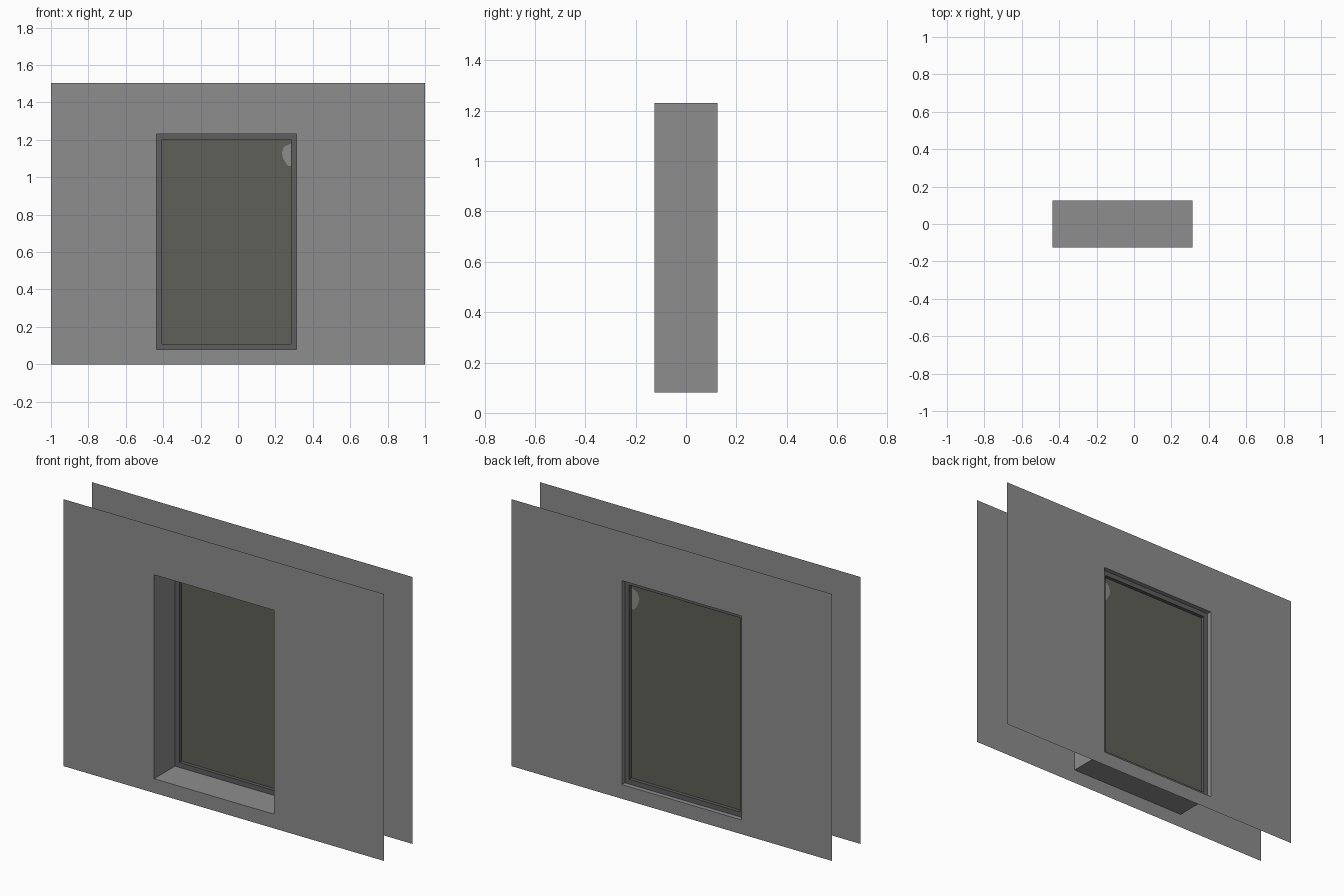
import bpy, bmesh

if "Cube" in bpy.data.objects:
    bpy.data.objects.remove(bpy.data.objects["Cube"])

def material(name, rgb):
    m = bpy.data.materials.new(name)
    m.diffuse_color = (*rgb, 1)
    m.use_nodes = True
    m.node_tree.nodes["Principled BSDF"].inputs["Base Color"].default_value = m.diffuse_color
    return m

WALL = material("wall_grey", (0.27, 0.27, 0.27))
FRAME = material("frame_dark_grey", (0.112, 0.112, 0.112))
GLASS = material("glass_olive_grey", (0.116, 0.116, 0.098))

# Opening limits and wall half depth
X0, X1, Z0, Z1 = -0.435, 0.312, 0.08, 1.23
D = 0.126
W = 0.028  # frame width

def make(name, mats, build):
    bm = bmesh.new()
    build(bm)
    me = bpy.data.meshes.new(name)
    bm.to_mesh(me)
    bm.free()
    for m in mats:
        me.materials.append(m)
    ob = bpy.data.objects.new(name, me)
    bpy.context.collection.objects.link(ob)
    return ob

def rect(bm, x0, x1, z0, z1, y):
    return [bm.verts.new((x, y, z)) for x, z in ((x0, z0), (x1, z0), (x1, z1), (x0, z1))]

def bridge(bm, a, b):
    for i in range(4):
        j = (i + 1) % 4
        bm.faces.new((a[i], a[j], b[j], b[i]))

# Wall sheets with the opening
def wall(y, flip):
    def build(bm):
        bridge(bm, rect(bm, -1, 1, 0, 1.505, y), rect(bm, X0, X1, Z0, Z1, y))
        if flip:
            bmesh.ops.reverse_faces(bm, faces=bm.faces[:])
    return build

make("front_wall", [WALL], wall(-D, False))
make("back_wall", [WALL], wall(D, True))

# Lining between the two sheets, facing into the opening
def lining(bm):
    bridge(bm, rect(bm, X0, X1, Z0, Z1, D), rect(bm, X0, X1, Z0, Z1, -D))
make("opening_lining", [WALL], lining)

# Window frame ring
def frame(bm):
    loops = [rect(bm, X0 + i, X1 - i, Z0 + i, Z1 - i, y)
             for i, y in ((0, 0.06), (W, 0.06), (W, 0.1), (0, 0.1))]
    for k in range(3):
        bridge(bm, loops[k], loops[k + 1])
    bmesh.ops.recalc_face_normals(bm, faces=bm.faces[:])
make("window_frame", [FRAME], frame)

# Pane sheet with a pale rounded chip cut into its upper corner
def pane(bm):
    y = 0.08
    sw, se, ne, nw = rect(bm, X0 + W, X1 - W, Z0 + W, Z1 - W, y)
    chip = [bm.verts.new((x, y, z)) for x, z in (
        (X1 - W, 1.061), (0.27, 1.061), (0.257, 1.072), (0.24, 1.104),
        (0.235, 1.13), (0.246, 1.163), (X1 - W, 1.18))]
    bm.faces.new([sw, se] + chip + [ne, nw])
    bm.faces.new(chip[::-1]).material_index = 1
make("window_pane", [GLASS, WALL], pane)
